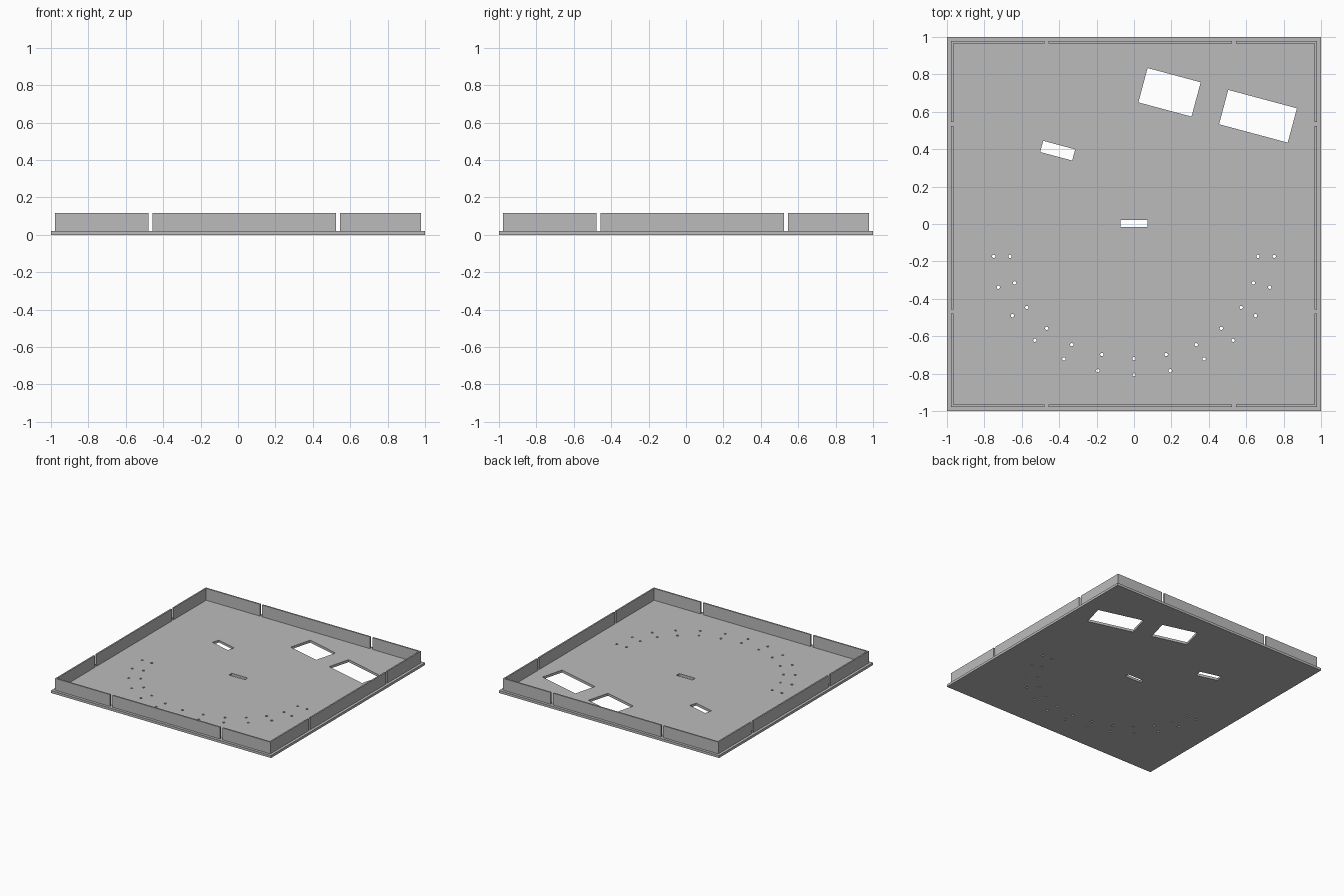
import bpy, bmesh, math
from mathutils import Matrix, Vector

cube = bpy.data.objects.get("Cube")
if cube:
    bpy.data.objects.remove(cube, do_unlink=True)

PLATE_TOP, WALL_TOP = 0.02, 0.117
WALL_OUT, WALL_IN = 0.978, 0.966
GAPS, GAP_W = (-0.467, 0.534), 0.022

grey = bpy.data.materials.new("plain grey")
grey.use_nodes = True
grey.diffuse_color = (0.5, 0.5, 0.5, 1)
grey.node_tree.nodes["Principled BSDF"].inputs["Base Color"].default_value = (0.5, 0.5, 0.5, 1)


def box(bm, center, size, angle=0):
    m = (Matrix.Translation(Vector(center)) @ Matrix.Rotation(math.radians(angle), 4, 'Z')
         @ Matrix.Diagonal((*size, 1)))
    bmesh.ops.create_cube(bm, size=1, matrix=m)


def finish(bm, name):
    mesh = bpy.data.meshes.new(name)
    bm.to_mesh(mesh)
    bm.free()
    mesh.materials.append(grey)
    obj = bpy.data.objects.new(name, mesh)
    bpy.context.collection.objects.link(obj)
    return obj


def cut(target, bm):
    """Subtract a set of separate solids from the target."""
    cutter = finish(bm, "cutter")
    cutter.hide_render = True
    mod = target.modifiers.new("cut", 'BOOLEAN')
    mod.operation, mod.solver, mod.object = 'DIFFERENCE', 'EXACT', cutter
    bpy.context.view_layer.objects.active = target
    bpy.ops.object.modifier_apply(modifier=mod.name)
    bpy.data.objects.remove(cutter, do_unlink=True)


# Base plate
bm = bmesh.new()
box(bm, (0, 0, PLATE_TOP / 2), (2, 2, PLATE_TOP))
plate = finish(bm, "base_plate")

# Rectangular windows and the centre slot: x, y, width, height, angle
cuts = bmesh.new()
for x, y, w, h, a in ((0.19, 0.704, 0.294, 0.19, -15), (0.663, 0.576, 0.38, 0.19, -15),
                      (-0.408, 0.392, 0.177, 0.062, -15), (0, 0.003, 0.145, 0.037, 0)):
    box(cuts, (x, y, 0), (w, h, 0.2), a)

# Two mirrored arcs of small pin holes
inner = ((0, -0.72), (0.172, -0.698), (0.333, -0.645), (0.467, -0.558),
         (0.573, -0.446), (0.638, -0.315), (0.663, -0.173))
outer = ((0, -0.806), (0.194, -0.785), (0.375, -0.722), (0.53, -0.622),
         (0.65, -0.49), (0.725, -0.338), (0.75, -0.173))
for x, y in inner + outer:
    for side in ((1, -1) if x else (1,)):
        bmesh.ops.create_cone(cuts, cap_ends=True, segments=16, radius1=0.009, radius2=0.009,
                              depth=0.2, matrix=Matrix.Translation((side * x, y, 0)))
cut(plate, cuts)

# Thin perimeter wall, hollowed out and split by narrow gaps
mid, tall = (PLATE_TOP + WALL_TOP) / 2, WALL_TOP - PLATE_TOP
bm = bmesh.new()
box(bm, (0, 0, mid), (2 * WALL_OUT, 2 * WALL_OUT, tall))
wall = finish(bm, "perimeter_wall")

bm = bmesh.new()
box(bm, (0, 0, mid), (2 * WALL_IN, 2 * WALL_IN, 1))
cut(wall, bm)
for along_x in (True, False):
    bm = bmesh.new()
    for g in GAPS:
        if along_x:
            box(bm, (0, g, mid), (3, GAP_W, 1))
        else:
            box(bm, (g, 0, mid), (GAP_W, 3, 1))
    cut(wall, bm)
